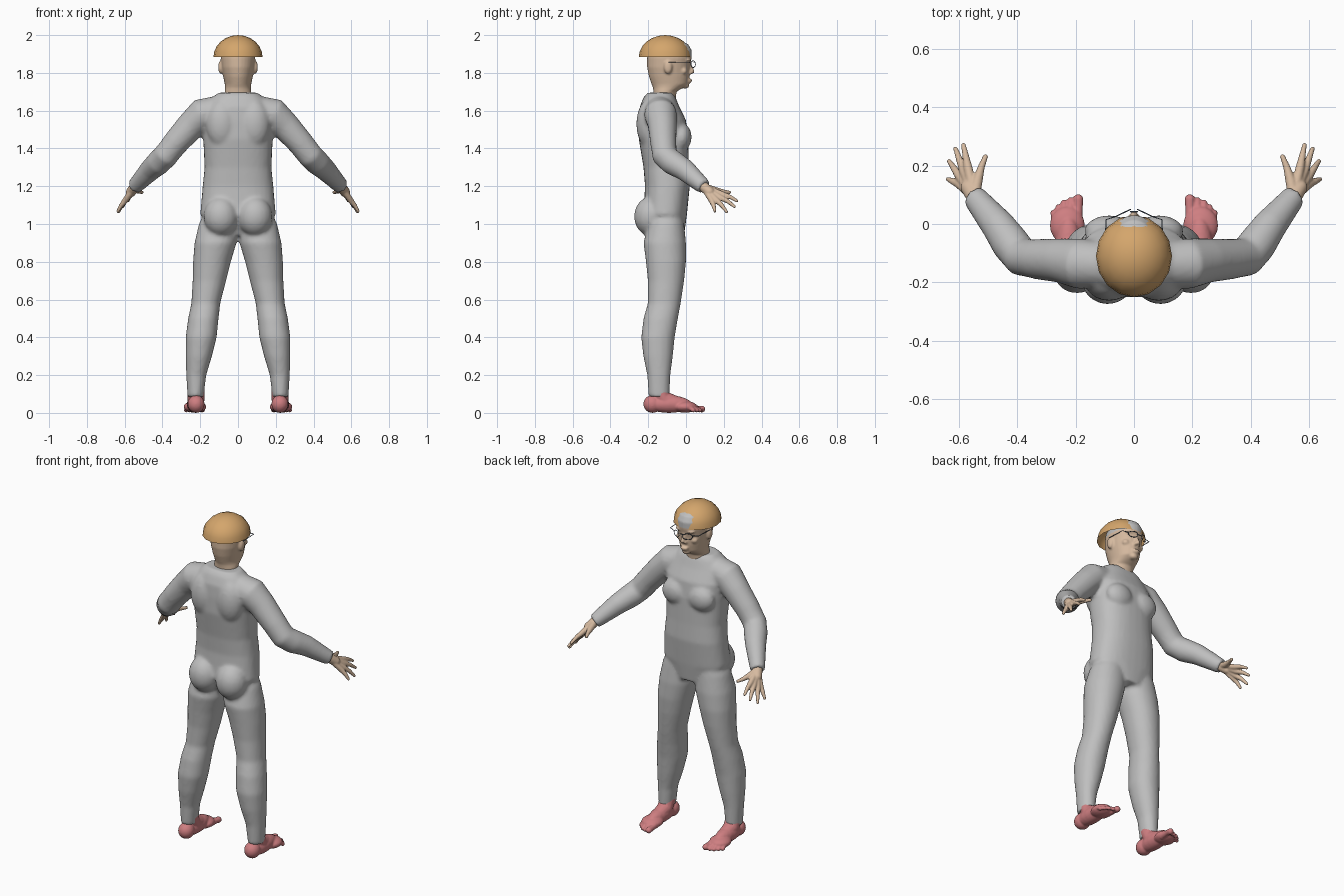
import bpy, bmesh, math
from mathutils import Vector, Matrix

cube = bpy.data.objects.get("Cube")
if cube:
    bpy.data.objects.remove(cube, do_unlink=True)


def material(name, r, g, b):
    m = bpy.data.materials.new(name)
    m.use_nodes = True
    m.diffuse_color = (r, g, b, 1)
    m.node_tree.nodes["Principled BSDF"].inputs["Base Color"].default_value = (r, g, b, 1)
    return m


SUIT = material("suit grey", .52, .52, .52)
SKIN = material("skin", .67, .49, .35)
FOOT = material("foot pink", .62, .21, .22)
HAT = material("cap tan", .66, .38, .15)
FRAME = material("glasses blue grey", .1, .14, .2)


def skin_rings(bm, rings):
    # Bridge successive vertex rings and cap both ends
    n = len(rings[0])
    for a, b in zip(rings, rings[1:]):
        for i in range(n):
            j = (i + 1) % n
            bm.faces.new((a[i], a[j], b[j], b[i]))
    bm.faces.new(rings[0])
    bm.faces.new(rings[-1])


def loft(bm, sections, side=1, n=32, power=2.4):
    # Horizontal rounded sections: z, x0, x1, y0, y1
    rings = []
    for z, x0, x1, y0, y1 in sections:
        ring = []
        for i in range(n):
            a = math.tau * i / n
            c, s = math.cos(a), math.sin(a)
            px = math.copysign(abs(c) ** (2 / power), c)
            py = math.copysign(abs(s) ** (2 / power), s)
            x = (x0 + x1) / 2 + px * (x1 - x0) / 2
            y = (y0 + y1) / 2 + py * (y1 - y0) / 2
            ring.append(bm.verts.new((side * x, y, z)))
        rings.append(ring)
    skin_rings(bm, rings)


def ball(bm, side, centre, radii):
    c = Vector((side * centre[0], centre[1], centre[2]))
    mat = Matrix.Translation(c) @ Matrix.Diagonal((*radii, 1))
    bmesh.ops.create_uvsphere(bm, u_segments=20, v_segments=12, radius=1, matrix=mat)


def tube(bm, side, path, round_ends=True, n=16):
    # Limb through points x, y, z, radius
    pts = [Vector((side * p[0], p[1], p[2])) for p in path]
    rings = []
    for k, p in enumerate(pts):
        d = pts[min(k + 1, len(pts) - 1)] - pts[max(k - 1, 0)]
        q = d.to_track_quat('Z', 'Y')
        r = path[k][3]
        rings.append([bm.verts.new(p + q @ Vector((r * math.cos(math.tau * i / n),
                      r * math.sin(math.tau * i / n), 0))) for i in range(n)])
    skin_rings(bm, rings)
    if round_ends:
        for p in (path[0], path[-1]):
            ball(bm, side, p[:3], (p[3],) * 3)


def finish(name, bm, mats, voxel=0, smooth=3):
    # Make the object; fuse overlapping volumes when a voxel size is given
    bmesh.ops.recalc_face_normals(bm, faces=bm.faces)
    me = bpy.data.meshes.new(name)
    bm.to_mesh(me)
    bm.free()
    ob = bpy.data.objects.new(name, me)
    bpy.context.collection.objects.link(ob)
    if voxel:
        rm = ob.modifiers.new("fuse", 'REMESH')
        rm.mode = 'VOXEL'
        rm.voxel_size = voxel
        sm = ob.modifiers.new("soften", 'SMOOTH')
        sm.factor = .5
        sm.iterations = smooth
        bpy.context.view_layer.update()
        dg = bpy.context.evaluated_depsgraph_get()
        fused = bpy.data.meshes.new_from_object(ob.evaluated_get(dg))
        ob.modifiers.clear()
        ob.data = fused
    ob.data.materials.clear()
    for m in mats:
        ob.data.materials.append(m)
    for p in ob.data.polygons:
        p.use_smooth = True
        p.material_index = 0
    return ob


# Body suit: torso, legs, arms and muscle forms fused together
bm = bmesh.new()
torso = [(.94, .12, -.17, -.01), (1.05, .2, -.225, .005), (1.2, .187, -.217, .02),
         (1.3, .177, -.225, .015), (1.45, .184, -.25, .012), (1.55, .19, -.25, 0),
         (1.62, .17, -.245, -.035), (1.67, .135, -.225, -.055), (1.695, .105, -.205, -.07)]
loft(bm, [(z, -w, w, a, b) for z, w, a, b in torso])
leg = [(.085, .183, .267, -.198, -.088), (.2, .168, .274, -.205, -.083), (.3, .138, .277, -.226, -.07),
       (.4, .113, .277, -.237, -.06), (.5, .103, .264, -.225, -.043), (.58, .094, .247, -.202, -.028),
       (.7, .063, .24, -.202, -.01), (.8, .038, .238, -.212, 0), (.9, .008, .23, -.225, 0),
       (1, 0, .207, -.2, -.01), (1.08, .01, .17, -.18, -.02)]
arm = [(.1, -.14, 1.6, .08), (.19, -.135, 1.58, .086), (.25, -.125, 1.52, .076),
       (.33, -.12, 1.43, .069), (.385, -.112, 1.36, .067), (.42, -.07, 1.325, .066),
       (.465, -.005, 1.285, .058), (.548, .095, 1.197, .041)]
for s in (1, -1):
    loft(bm, leg, s, power=2.1)
    tube(bm, s, arm, round_ends=False, n=24)
    ball(bm, s, (.09, -.185, 1.04), (.092, .09, .105))
    ball(bm, s, (.085, -.025, 1.46), (.085, .055, .075))
    ball(bm, s, (.085, -.195, 1.53), (.085, .068, .13))
finish("body_suit", bm, [SUIT], .011, 4)

# Head with neck, facial features and ears
bm = bmesh.new()
head = [(1.62, .07, -.17, -.06), (1.7, .069, -.172, -.05), (1.722, .068, -.175, -.015),
        (1.74, .07, -.182, .01), (1.78, .078, -.196, .018), (1.83, .087, -.206, .02),
        (1.88, .092, -.206, .03), (1.92, .088, -.2, .03), (1.95, .072, -.17, .013),
        (1.972, .04, -.13, -.025)]
loft(bm, [(z, -w, w, a, b) for z, w, a, b in head], power=2.05)
tube(bm, 1, [(0, .018, 1.85, .008), (0, .032, 1.808, .013)])
ball(bm, 1, (0, .016, 1.763), (.026, .017, .007))
ball(bm, 1, (0, .014, 1.752), (.022, .017, .007))
ball(bm, 1, (0, -.004, 1.733), (.025, .022, .016))
for s in (1, -1):
    ball(bm, s, (.012, .022, 1.8), (.01, .012, .009))
    ball(bm, s, (.034, .006, 1.867), (.028, .02, .007))
    ball(bm, s, (.092, -.095, 1.83), (.013, .022, .035))
    ball(bm, s, (.045, -.012, 1.81), (.025, .02, .02))
ob = finish("head", bm, [SKIN, SUIT], .006, 3)
for p in ob.data.polygons:
    p.material_index = 1 if p.center.z > 1.885 else 0

# Hands and feet
fingers = [((.567, .19, 1.158), (.583, .27, 1.122)), ((.583, .182, 1.14), (.61, .257, 1.092)),
           ((.597, .163, 1.125), (.632, .215, 1.064)), ((.6, .138, 1.12), (.636, .153, 1.068))]
toes = [(.217, .09), (.239, .082), (.258, .066), (.274, .048)]
for s, label in ((1, "left"), (-1, "right")):
    bm = bmesh.new()
    wrist = (.546, .093, 1.197)
    tube(bm, s, [(.525, .07, 1.22, .028), (*wrist, .028), (.566, .125, 1.17, .027)])
    for base, tip in fingers:
        mid = Vector(base).lerp(Vector(tip), .55) + Vector((0, 0, .005))
        tube(bm, s, [(*wrist, .018), (*base, .0155), (*mid, .0115), (*tip, .008)], n=12)
    tube(bm, s, [(*wrist, .02), (.535, .15, 1.18, .018), (.522, .195, 1.172, .012),
                 (.508, .23, 1.167, .009)], n=12)
    finish(label + "_hand", bm, [SKIN], .0045, 2)

    bm = bmesh.new()
    ball(bm, s, (.222, -.178, .047), (.045, .048, .047))
    ball(bm, s, (.224, -.09, .046), (.047, .12, .046))
    ball(bm, s, (.228, -.005, .032), (.06, .065, .031))
    tube(bm, s, [(.222, -.14, .12, .045), (.222, -.115, .07, .045), (.222, -.01, .038, .034)])
    tube(bm, s, [(.195, .01, .025, .02), (.191, .055, .023, .016), (.191, .084, .02, .018)], n=12)
    for x, tip in toes:
        tube(bm, s, [(x - .005, tip - .075, .03, .013), (x, tip - .03, .027, .01),
                     (x, tip - .01, .014, .012)], n=12)
    finish(label + "_foot", bm, [FOOT], .005, 2)

# Open dome cap
bm = bmesh.new()
bmesh.ops.create_uvsphere(bm, u_segments=16, v_segments=12, radius=1)
low = [v for v in bm.verts if v.co.z < -.01]
bmesh.ops.delete(bm, geom=low, context='VERTS')
bmesh.ops.transform(bm, verts=bm.verts,
                    matrix=Matrix.Translation((0, -.11, 1.883)) @ Matrix.Diagonal((.13, .14, .117, 1)))
finish("dome_cap", bm, [HAT])

# Glasses: two rims, a bridge and temple bars
bm = bmesh.new()
tube(bm, 1, [(-.012, .042, 1.853, .002), (.012, .042, 1.853, .002)], n=6)
for s in (1, -1):
    rim = [(.037 + .025 * math.cos(a), .038 - .012 * math.cos(a), 1.846 + .018 * math.sin(a), .002)
           for a in [math.tau * i / 20 for i in range(21)]]
    tube(bm, s, rim, n=6)
    tube(bm, s, [(.062, .026, 1.853, .002), (.095, .015, 1.857, .002),
                 (.1, -.09, 1.857, .002)], n=6)
finish("glasses", bm, [FRAME])
